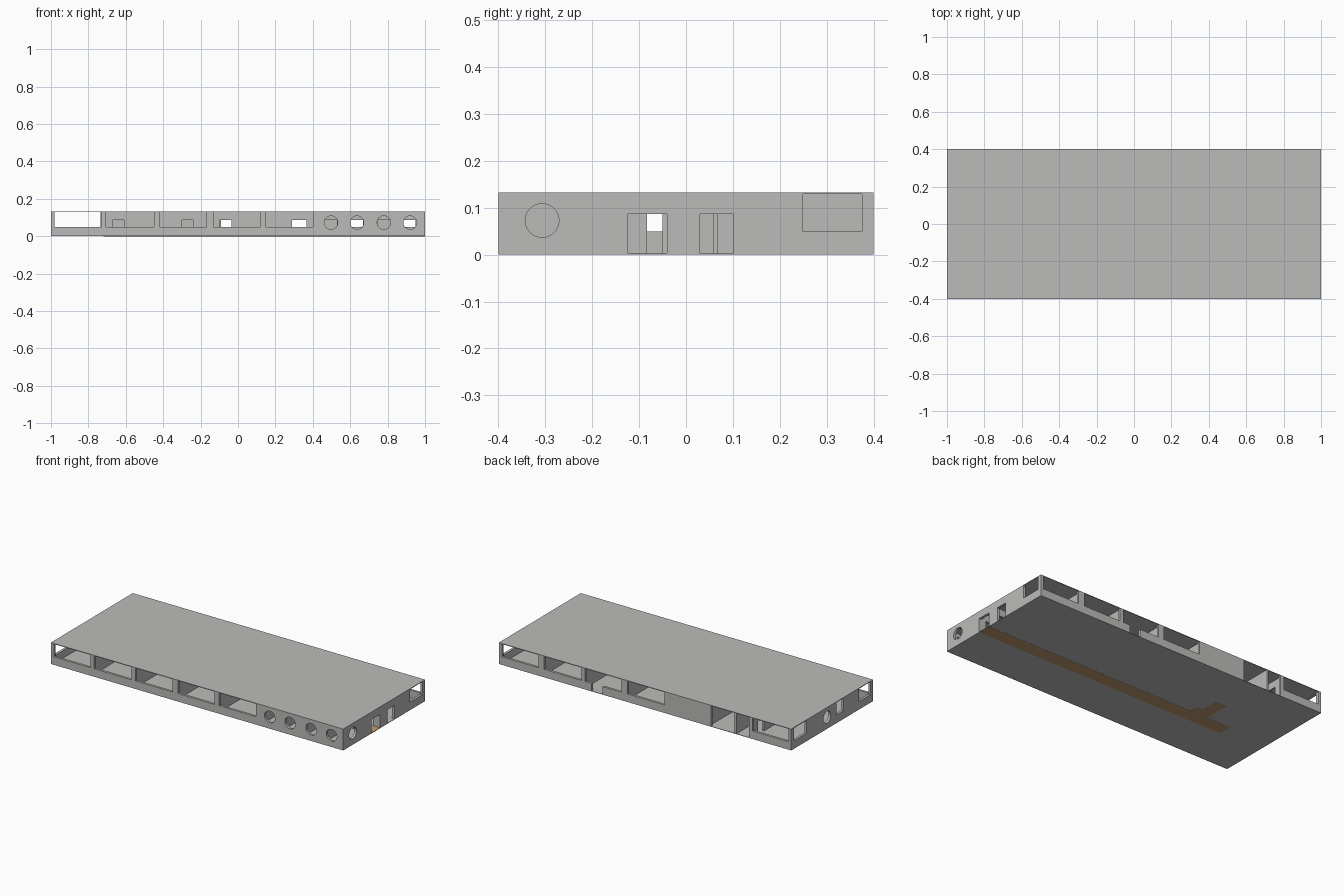
import bpy, bmesh, math
from mathutils import Matrix, Vector

if "Cube" in bpy.data.objects:
    bpy.data.objects.remove(bpy.data.objects["Cube"])

H, SILL, HEAD, DOOR, T, P = 0.133, 0.05, 0.129, 0.087, 0.015, 0.01


def material(name, rgb):
    m = bpy.data.materials.new(name)
    m.diffuse_color = (*rgb, 1)
    m.use_nodes = True
    m.node_tree.nodes["Principled BSDF"].inputs["Base Color"].default_value = m.diffuse_color
    return m


GREY = material("plaster_grey", (0.5, 0.5, 0.49))
BROWN = material("carpet_brown", (0.53, 0.33, 0.165))


def add_box(bm, x0, x1, y0, y1, z0, z1):
    size = Vector((x1 - x0, y1 - y0, z1 - z0))
    mid = Vector((x0 + x1, y0 + y1, z0 + z1)) / 2
    bmesh.ops.create_cube(bm, size=1, matrix=Matrix.Translation(mid) @ Matrix.Diagonal((*size, 1)))


def finish(name, bm, mat):
    me = bpy.data.meshes.new(name)
    bm.to_mesh(me)
    bm.free()
    ob = bpy.data.objects.new(name, me)
    bpy.context.collection.objects.link(ob)
    me.materials.append(mat)
    return ob


def box(name, *b, mat=GREY):
    bm = bmesh.new()
    add_box(bm, *b)
    return finish(name, bm, mat)


def wall(name, axis, at, thick, a, b, windows=(), doors=(), tall=(), portholes=()):
    """Wall along axis from a to b, occupying at..at+thick, with openings cut out."""
    def bounds(u0, u1, z0, z1, grow=0.0):
        v0, v1 = at - grow, at + thick + grow
        return (u0, u1, v0, v1, z0, z1) if axis == "x" else (v0, v1, u0, u1, z0, z1)
    ob = box(name, *bounds(a, b, 0.001, 0.131))
    bm = bmesh.new()
    for spans, z0, z1 in ((windows, SILL, HEAD), (doors, -0.02, DOOR), (tall, -0.02, HEAD)):
        for u0, u1 in spans:
            add_box(bm, *bounds(u0, u1, z0, z1, 0.02))
    for u in portholes:
        v = at + thick / 2
        if axis == "x":
            mx = Matrix.Translation((u, v, 0.073)) @ Matrix.Rotation(math.pi / 2, 4, "X")
        else:
            mx = Matrix.Translation((v, u, 0.073)) @ Matrix.Rotation(math.pi / 2, 4, "Y")
        bmesh.ops.create_cone(bm, cap_ends=True, segments=32, radius1=0.036, radius2=0.036,
                              depth=0.06, matrix=mx)
    cutter = finish(name + "_cutter", bm, GREY)
    mod = ob.modifiers.new("openings", "BOOLEAN")
    mod.operation, mod.object, mod.solver, mod.use_self = "DIFFERENCE", cutter, "EXACT", True
    bpy.context.view_layer.objects.active = ob
    bpy.ops.object.modifier_apply(modifier=mod.name)
    bpy.data.objects.remove(cutter)
    return ob


# Slabs
box("floor", -1, 1, -0.4, 0.4, 0.0006, 0.003)
box("roof", -1, 1, -0.4, 0.4, 0.13, H)

# Carpet in the corridor and entrance
box("corridor_carpet", -0.72, 1, -0.125, -0.04, 0, 0.004, mat=BROWN)
box("lobby_carpet", -0.556, -0.44, -0.04, 0.01, 0, 0.004, mat=BROWN)
box("entrance_carpet", -0.556, -0.484, 0.01, 0.12, 0, 0.004, mat=BROWN)

# Outer walls
wall("front_wall", "x", -0.4, T, -1, 1,
     windows=[(-0.98, -0.73), (-0.705, -0.45), (-0.42, -0.168), (-0.132, 0.12), (0.15, 0.402)],
     portholes=[0.497, 0.636, 0.78, 0.92])
wall("back_wall", "x", 0.4 - T, T, -1, 1,
     windows=[(-0.982, -0.735), (-0.132, 0.12), (0.16, 0.41), (0.435, 0.69), (0.73, 0.98)],
     doors=[(0.29, 0.365)], tall=[(-0.71, -0.45)])
wall("right_wall", "y", 1 - T, T, -0.4 + T, 0.4 - T,
     windows=[(0.25, 0.375)], doors=[(-0.125, -0.04), (0.03, 0.1)], portholes=[-0.307])
wall("left_wall", "y", -1, T, -0.4 + T, 0.4 - T,
     windows=[(-0.375, -0.26), (-0.11, -0.04), (0.25, 0.375)], portholes=[0.05])

# Corridor walls
wall("corridor_front_wall", "x", -0.125 - P, P, -0.72, 1 - T,
     doors=[(-0.67, -0.61), (-0.3, -0.24), (-0.1, -0.034), (0.29, 0.365),
            (0.46, 0.53), (0.602, 0.667), (0.745, 0.815), (0.885, 0.95)])
wall("corridor_back_wall", "x", -0.04, P, -0.72, 1 - T,
     doors=[(-0.556, -0.44), (-0.09, -0.034), (0.29, 0.365), (0.602, 0.667), (0.885, 0.95)])
wall("corridor_end_wall", "y", -0.73, P, -0.4 + T, 0.4 - T,
     doors=[(-0.083, -0.05), (0.28, 0.34)])

# Room partitions in front of the corridor
for x in (-0.44, -0.155, 0.13, 0.42, 0.562, 0.705, 0.845):
    box("front_partition", x, x + P, -0.4 + T, -0.125 - P, 0.001, 0.131)

# Room partitions behind the corridor
for x in (-0.44, -0.15, 0.135, 0.418, 0.705):
    box("back_partition", x, x + P, -0.03, 0.4 - T, 0.001, 0.131)

# Entrance lobby
wall("entrance_inner_wall", "x", 0.12, P, -0.72, -0.44, doors=[(-0.556, -0.484)])
box("entrance_side_wall", -0.625, -0.612, 0.13, 0.4, 0.001, 0.131)
box("lobby_side_wall", -0.57, -0.56, -0.03, 0.12, 0.001, 0.131)

# Short wall behind the second side door
box("side_lobby_wall", 0.716, 0.97, 0.058, 0.068, 0.001, 0.131).hide_render = True
box("side_lobby_stub", 0.716, 0.87, 0.058, 0.068, 0.001, 0.131)
